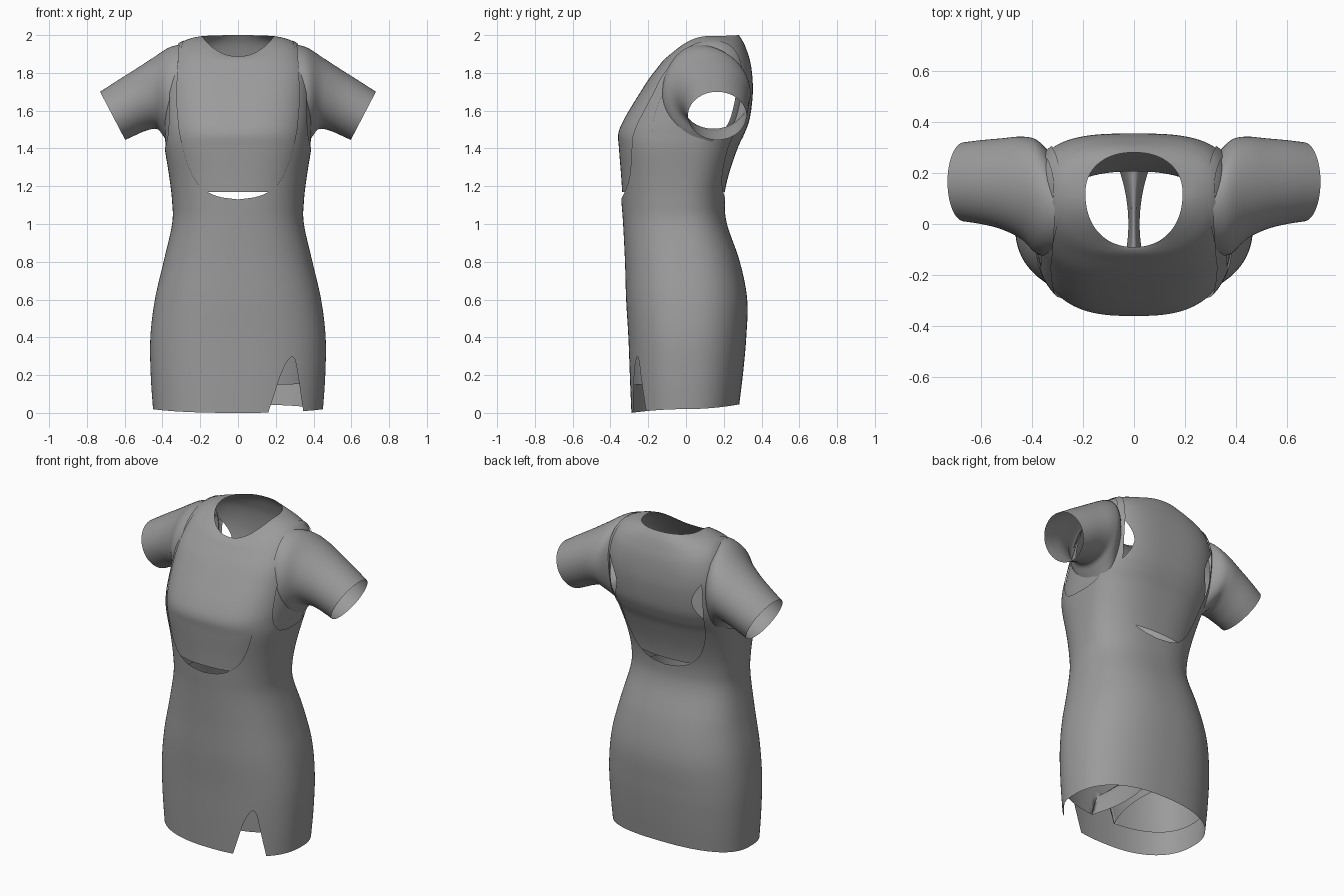
import bpy, bmesh, math
from mathutils import Vector

if "Cube" in bpy.data.objects:
    bpy.data.objects.remove(bpy.data.objects["Cube"])

grey = bpy.data.materials.new("grey fabric")
grey.diffuse_color = (0.33, 0.33, 0.33, 1)
grey.use_nodes = True
grey.node_tree.nodes["Principled BSDF"].inputs["Base Color"].default_value = grey.diffuse_color

# Body cross-sections: half width, side z, front y, front z, back y, back z, centre y, squareness
BODY = [
    (.443, .020, -.282, .000, .275, .045, .00, 2.4),
    (.455, .200, -.290, .190, .295, .210, .00, 2.4),
    (.457, .400, -.298, .400, .312, .400, .00, 2.4),
    (.433, .600, -.310, .600, .317, .600, .00, 2.4),
    (.387, .800, -.316, .800, .278, .800, -.01, 2.4),
    (.342, 1.00, -.326, 1.00, .210, 1.00, -.03, 2.4),
    (.342, 1.12, -.335, 1.12, .200, 1.12, -.03, 2.4),
    (.357, 1.25, -.343, 1.25, .223, 1.25, -.02, 2.5),
    (.381, 1.40, -.355, 1.40, .273, 1.40, .00, 2.7),
    (.388, 1.48, -.358, 1.48, .310, 1.48, .04, 2.8),
    (.392, 1.56, -.325, 1.56, .338, 1.56, .07, 2.9),
    (.392, 1.69, -.253, 1.68, .353, 1.68, .10, 3.0),
    (.385, 1.80, -.195, 1.77, .352, 1.77, .12, 3.0),
    (.355, 1.90, -.145, 1.835, .342, 1.85, .14, 2.8),
    (.310, 1.955, -.120, 1.867, .325, 1.91, .14, 2.6),
    (.250, 1.983, -.103, 1.882, .305, 1.96, .13, 2.4),
    (.190, 1.995, -.090, 1.888, .280, 2.00, .12, 2.2),
]
# Sleeve sections: top x, top z, bottom x, bottom z, front y, back y
SLEEVE = [
    (.31, 1.950, .350, 1.400, -.130, .280),
    (.37, 1.932, .395, 1.465, -.115, .330),
    (.45, 1.880, .430, 1.503, -.060, .342),
    (.55, 1.815, .490, 1.493, -.020, .335),
    (.65, 1.752, .550, 1.467, .000, .328),
    (.73, 1.700, .597, 1.445, .010, .320),
]


def spline(rows, t):
    """Smooth interpolation through a list of tuples."""
    i = max(0, min(int(t), len(rows) - 2))
    u = t - i
    a, b, c, d = (rows[max(0, min(k, len(rows) - 1))] for k in range(i - 1, i + 3))
    return [q + .5 * u * (r - p + u * (2*p - 5*q + 4*r - s + u * (3*(q - r) + s - p)))
            for p, q, r, s in zip(a, b, c, d)]


def linear(points, v):
    """Piecewise straight interpolation."""
    for (a, fa), (b, fb) in zip(points, points[1:]):
        if v <= b:
            return fa + (fb - fa) * (v - a) / (b - a)
    return points[-1][1]


def body(t, ang, off=0):
    w, zs, yf, zf, yb, zb, yc, n = spline(BODY, t)
    c, s = math.cos(ang), math.sin(ang)
    x = math.copysign(abs(c) ** (2 / n), c) * (w + off)
    u = math.copysign(abs(s) ** (2 / n), s)
    y = yc + u * ((yb + off - yc) if u > 0 else (yc - yf + off))
    return Vector((x, y, zs + ((zb if u > 0 else zf) - zs) * u * u))


def sleeve(t, ang):
    tx, tz, bx, bz, yf, yb = spline(SLEEVE, t)
    c, s = math.cos(ang), math.sin(ang)
    return Vector(((tx + bx + s * (tx - bx)) / 2, (yf + yb + c * (yb - yf)) / 2,
                   (tz + bz + s * (tz - bz)) / 2))


def add_grid(bm, rows, closed):
    vs = [[bm.verts.new(p) for p in r] for r in rows]
    n = len(rows[0])
    for r0, r1 in zip(vs, vs[1:]):
        for j in range(n if closed else n - 1):
            k = (j + 1) % n
            bm.faces.new((r0[j], r0[k], r1[k], r1[j]))


def cut(bm, f):
    """Trim away everything where f > 0, along a clean edge."""
    new = []
    for e in list(bm.edges):
        a, b = e.verts
        if (f(a.co) > 0) == (f(b.co) > 0):
            continue
        lo, hi, start = 0.0, 1.0, f(a.co) > 0
        for _ in range(14):
            mid = (lo + hi) / 2
            if (f(a.co.lerp(b.co, mid)) > 0) == start:
                lo = mid
            else:
                hi = mid
        new.append(bmesh.utils.edge_split(e, a, min(max(lo, .002), .998))[1])
    if new:
        bmesh.ops.connect_verts(bm, verts=new)
    gone = [p for p in bm.faces if f(p.calc_center_median()) > 0]
    bmesh.ops.delete(bm, geom=gone, context='FACES')


def finish(name, bm):
    bmesh.ops.remove_doubles(bm, verts=bm.verts, dist=.0004)
    bmesh.ops.recalc_face_normals(bm, faces=bm.faces)
    for p in bm.faces:
        p.smooth = True
    mesh = bpy.data.meshes.new(name)
    bm.to_mesh(mesh)
    bm.free()
    mesh.materials.append(grey)
    bpy.context.collection.objects.link(bpy.data.objects.new(name, mesh))


def body_tube(t0, t1, steps, off):
    bm = bmesh.new()
    add_grid(bm, [[body(t0 + (t1 - t0) * i / steps, 2 * math.pi * j / 128, off)
                   for j in range(128)] for i in range(steps + 1)], True)
    return bm


# Crop top body, open where the sleeves join
bm = body_tube(6.4, 16, 60, 0)
cut(bm, lambda p: 1 - ((p.y - .13) / .19) ** 2 - ((p.z - 1.66) / .2) ** 2
    if abs(p.x) > .2 else -1)
finish("shirt_body", bm)

# Short sleeves
for side, label in ((1, "right"), (-1, "left")):
    bm = bmesh.new()
    rows = [[sleeve(i / 5, 2 * math.pi * j / 56) for j in range(56)] for i in range(26)]
    add_grid(bm, [[Vector((p.x * side, p.y, p.z)) for p in r] for r in rows], True)
    finish("sleeve_" + label, bm)

# Pinafore dress: scooped front and back, armholes, thin straps and a hem slit
SCOOP = [(1.0, -1), (1.13, 0), (1.14, .085), (1.155, .135), (1.18, .178), (1.21, .21),
         (1.25, .238), (1.32, .268), (1.4, .292), (1.5, .311), (1.6, .321), (1.7, .325),
         (1.85, .316), (1.92, .302), (1.98, .285)]
ARMHOLE = [(1.3, .47), (1.38, .396), (1.42, .380), (1.47, .371), (1.53, .366), (1.7, .362),
           (1.85, .348), (1.92, .330), (1.98, .306)]
SLIT_IN = [(0, .16), (.2, .225), (.27, .257), (.305, .29)]
SLIT_OUT = [(0, .347), (.17, .322), (.27, .306), (.305, .29)]
bm = body_tube(0, 14.7, 90, .007)
cut(bm, lambda p: linear(SCOOP, p.z) - abs(p.x))
cut(bm, lambda p: abs(p.x) - linear(ARMHOLE, p.z) if p.z > 1.3 else -1)
cut(bm, lambda p: min(p.x - linear(SLIT_IN, p.z), linear(SLIT_OUT, p.z) - p.x)
    if p.y < 0 and p.z < .305 else -1)
finish("dress", bm)

# Inner shorts: outer shell of each leg plus the inner leg wall up to the crotch
HEM, CROTCH, WAIST = .8, 1.6, 4.8


def gap(t, y):
    return math.sqrt(max(0, (CROTCH - t) / (CROTCH - HEM))) * (.022 + .8 * y * y)


bm = bmesh.new()
for side in (1, -1):
    outer, inner = [], []
    for i in range(41):
        t = HEM + (WAIST - HEM) * i / 40
        arc = [body(t, math.pi * (j / 48 - .5), -.012) for j in range(49)]
        outer.append([Vector((side * max(p.x, gap(t, p.y)), p.y, p.z)) for p in arc])
        if t <= CROTCH + .001:
            line = [arc[0].lerp(arc[-1], j / 20) for j in range(21)]
            inner.append([Vector((side * gap(t, p.y), p.y, p.z)) for p in line])
    add_grid(bm, outer, False)
    add_grid(bm, inner, False)
finish("inner_shorts", bm)
